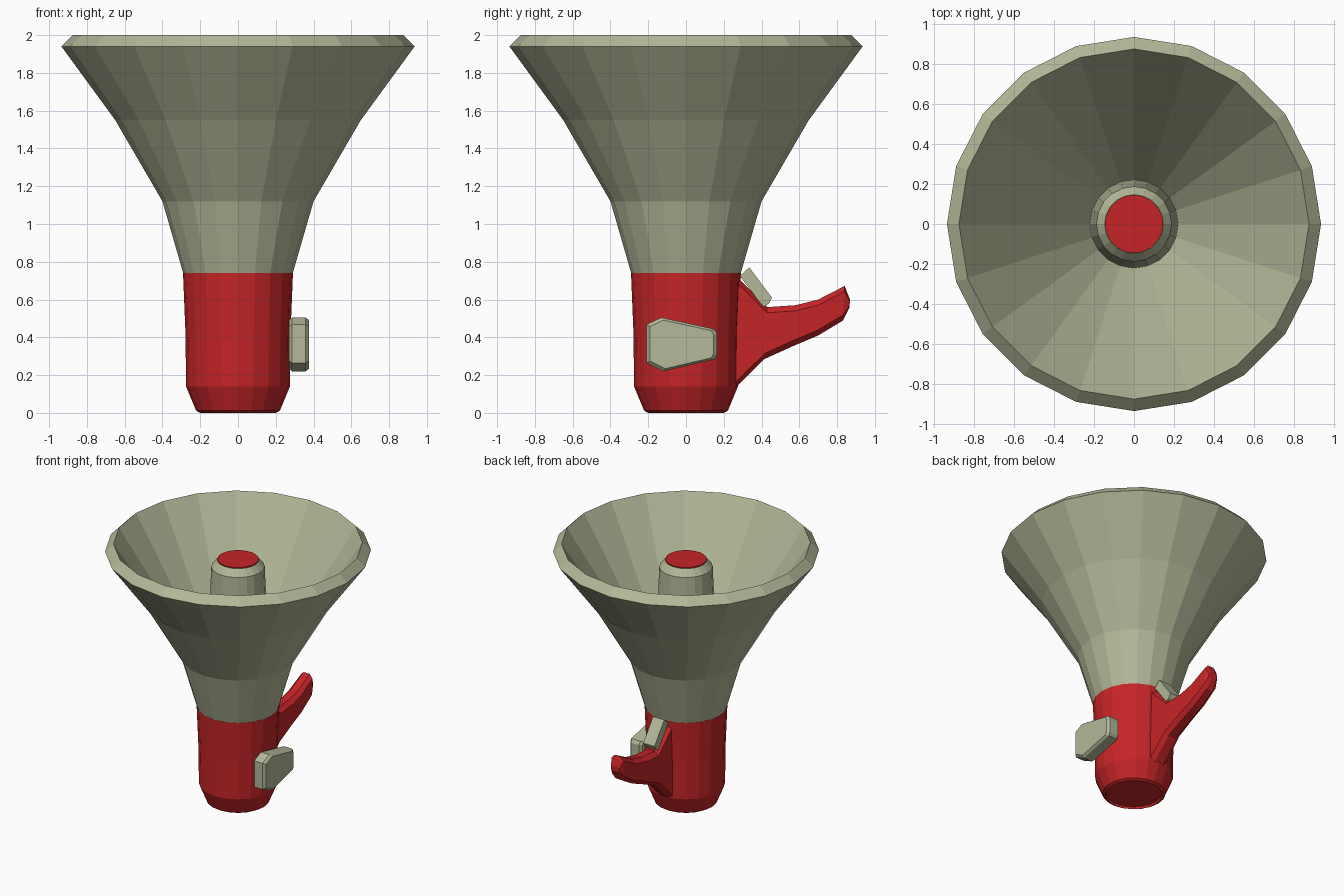
import bpy, bmesh, math
from mathutils import Vector

if "Cube" in bpy.data.objects:
    bpy.data.objects.remove(bpy.data.objects["Cube"])


def material(name, rgb):
    m = bpy.data.materials.new(name)
    m.diffuse_color = (*rgb, 1)
    m.use_nodes = True
    m.node_tree.nodes["Principled BSDF"].inputs["Base Color"].default_value = m.diffuse_color
    return m


BEIGE = material("khaki_beige", (0.45, 0.48, 0.315))
RED = material("signal_red", (0.56, 0.018, 0.02))


def finish(bm, name, mats, rule=None):
    bmesh.ops.recalc_face_normals(bm, faces=bm.faces)
    if rule:
        for f in bm.faces:
            f.material_index = rule(f)
    me = bpy.data.meshes.new(name)
    bm.to_mesh(me)
    bm.free()
    for m in mats:
        me.materials.append(m)
    ob = bpy.data.objects.new(name, me)
    bpy.context.collection.objects.link(ob)
    return ob


def loft(name, rings, mats, rule=None):
    """Skin a list of point rings and cap both ends."""
    bm = bmesh.new()
    loops = [[bm.verts.new(p) for p in r] for r in rings]
    n = len(loops[0])
    for a, b in zip(loops, loops[1:]):
        for i in range(n):
            j = (i + 1) % n
            bm.faces.new((a[i], a[j], b[j], b[i]))
    bm.faces.new(loops[0])
    bm.faces.new(loops[-1])
    return finish(bm, name, mats, rule)


def lathe(name, profile, mats, sides=20, rule=None):
    rings = [[(r * math.cos(math.tau * i / sides), r * math.sin(math.tau * i / sides), z)
              for i in range(sides)] for r, z in profile]
    return loft(name, rings, mats, rule)


# body: red drum with tapered foot and shallow recessed base
lathe("body", [(0.195, 0.015), (0.2, 0.0), (0.222, 0.012), (0.275, 0.14),
               (0.278, 0.42), (0.291, 0.74)], [RED])

# horn: flared outside, chamfered rim, straight cone inside
lathe("horn", [(0.29, 0.74), (0.4, 1.12), (0.65, 1.55), (0.935, 1.94),
               (0.875, 2.0), (0.22, 0.98)], [BEIGE])

# inner driver tube with red cap disc
lathe("driver_tube", [(0.222, 0.95), (0.188, 1.82), (0.147, 1.87)], [BEIGE])
lathe("driver_cap", [(0.145, 1.86), (0.145, 1.878)], [RED], 32)


# pistol grip: chamfered sections along the y-z outline
def grip_section(top, bottom, hw, c):
    t, b = Vector((0, *top)), Vector((0, *bottom))
    d = (b - t).normalized()
    h = (b - t).length
    return [t + d * s + Vector((x * hw, 0, 0)) for x, s in
            ((0.5, 0), (1, c), (1, h - c), (0.5, h),
             (-0.5, h), (-1, h - c), (-1, c), (-0.5, 0))]


loft("grip", [grip_section(*s) for s in (
    ((0.25, 0.74), (0.25, 0.12), 0.07, 0.03),
    ((0.43, 0.56), (0.415, 0.285), 0.065, 0.03),
    ((0.58, 0.57), (0.57, 0.355), 0.06, 0.03),
    ((0.70, 0.60), (0.70, 0.41), 0.058, 0.03),
    ((0.84, 0.672), (0.83, 0.488), 0.052, 0.03),
    ((0.868, 0.60), (0.866, 0.56), 0.036, 0.01))], [RED])

# trigger: slanted block on the grip's upper slope
trigger = [(0.285, 0.725), (0.335, 0.77), (0.455, 0.61), (0.44, 0.58), (0.41, 0.56)]
loft("trigger", [[(x, y, z) for y, z in trigger] for x in (-0.048, 0.048)], [BEIGE])

# side paddle: tapered plate with chamfered edges
paddle = [(-0.21, 0.265), (-0.12, 0.22), (0.15, 0.283), (0.165, 0.305),
          (0.165, 0.42), (0.15, 0.444), (-0.13, 0.505), (-0.21, 0.468)]
cy, cz = -0.025, 0.362


def paddle_ring(x, k):
    return [(x, cy + (y - cy) * k, cz + (z - cz) * k) for y, z in paddle]


loft("side_paddle", [paddle_ring(0.27, 0.9), paddle_ring(0.287, 1),
                     paddle_ring(0.358, 1), paddle_ring(0.376, 0.9)], [BEIGE])
